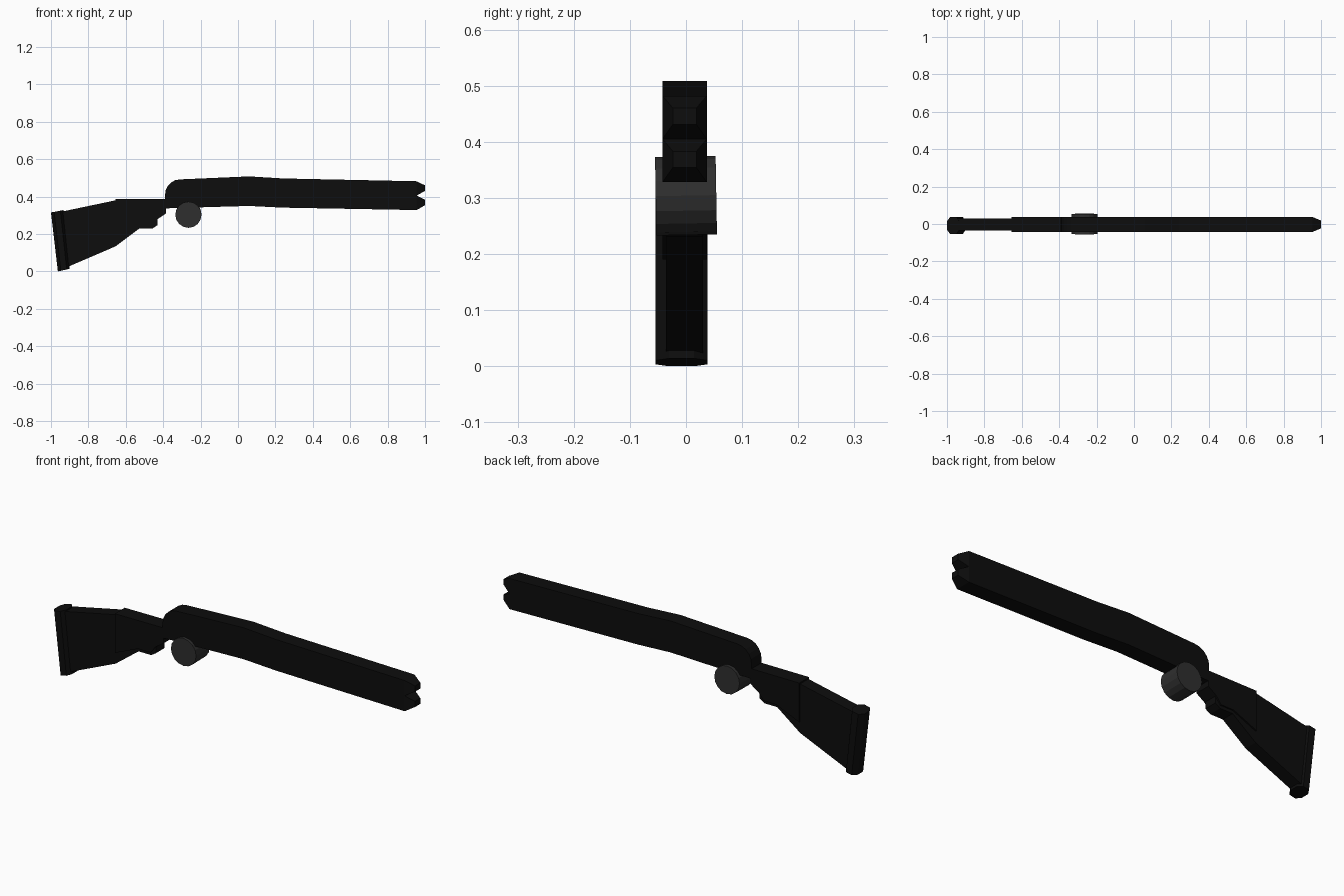
import bpy, bmesh, math
from mathutils import Matrix

cube = bpy.data.objects.get("Cube")
if cube:
    bpy.data.objects.remove(cube)


def material(name, value):
    m = bpy.data.materials.new(name)
    m.use_nodes = True
    color = (value, value, value, 1)
    m.diffuse_color = color
    m.node_tree.nodes["Principled BSDF"].inputs["Base Color"].default_value = color
    return m


black = material("matte black", 0.004)
gray = material("dark gray", 0.028)


def finish(name, bm, mat):
    bmesh.ops.recalc_face_normals(bm, faces=bm.faces)
    mesh = bpy.data.meshes.new(name)
    bm.to_mesh(mesh)
    bm.free()
    mesh.materials.append(mat)
    obj = bpy.data.objects.new(name, mesh)
    bpy.context.collection.objects.link(obj)
    return obj


def loft(name, rings, mat=black):
    """Join matching rings of points and cap both ends."""
    bm = bmesh.new()
    loops = [[bm.verts.new(p) for p in ring] for ring in rings]
    n = len(loops[0])
    for a, b in zip(loops, loops[1:]):
        for i in range(n):
            j = (i + 1) % n
            bm.faces.new((a[i], a[j], b[j], b[i]))
    bm.faces.new(loops[0])
    bm.faces.new(loops[-1])
    return finish(name, bm, mat)


def slab(name, profile, y0, y1):
    """Side profile in x, z extruded across y."""
    return loft(name, [[(x, y, z) for x, z in profile] for y in (y0, y1)])


# Receiver and barrels share one side outline with a rounded back
back = [(-0.31 + 0.08 * math.cos(math.radians(a)), 0.41 + 0.082 * math.sin(math.radians(a)))
        for a in range(180, 89, -18)]
slab("receiver_and_barrels",
     [(-0.39, 0.337)] + back +
     [(0.06, 0.508), (0.24, 0.497), (0.955, 0.482), (0.955, 0.328),
      (0.24, 0.341), (0.06, 0.35), (-0.05, 0.347)], -0.042, 0.037)


# Tapered muzzle tips, one above the other
def rect(x, half_y, z0, z1):
    c = -0.0025
    return [(x, c - half_y, z0), (x, c + half_y, z0), (x, c + half_y, z1), (x, c - half_y, z1)]


for label, z0, z1 in (("upper", 0.405, 0.482), ("lower", 0.328, 0.405)):
    loft(label + "_muzzle_tip",
         [rect(0.955, 0.0395, z0, z1), rect(1.0, 0.021, z0 + 0.026, z1 - 0.022)])

# Shoulder stock and the wider wrist in front of it
slab("stock",
     [(-0.385, 0.385), (-0.655, 0.38), (-0.95, 0.318), (-0.92, 0.02), (-0.655, 0.134),
      (-0.527, 0.23), (-0.457, 0.23), (-0.43, 0.247), (-0.43, 0.28), (-0.385, 0.31)],
     -0.036, 0.03)
slab("wrist",
     [(-0.385, 0.388), (-0.655, 0.387), (-0.655, 0.19), (-0.527, 0.245),
      (-0.457, 0.245), (-0.43, 0.28), (-0.385, 0.31)], -0.042, 0.037)


# Butt pad: eight-sided column leaning with the end of the stock
def pad_ring(x0, x1, z0, z1):
    c, w, s = -0.008, 0.0465, 0.022
    outline = [(0, -s), (0.25, -w), (0.75, -w), (1, -s), (1, s), (0.75, w), (0.25, w), (0, s)]
    return [(x0 + (x1 - x0) * t, c + y, z0 + (z1 - z0) * t) for t, y in outline]


loft("butt_pad", [pad_ring(-0.963, -0.9, 0.0, 0.014), pad_ring(-1.0, -0.933, 0.315, 0.328)])

# Round drum below the receiver
bm = bmesh.new()
bmesh.ops.create_cone(bm, cap_ends=True, segments=16, radius1=0.07, radius2=0.07, depth=0.108)
bmesh.ops.transform(bm, verts=bm.verts,
                    matrix=Matrix.Translation((-0.265, 0, 0.304)) @
                    Matrix.Rotation(math.radians(91), 4, "X"))
finish("drum", bm, gray)
